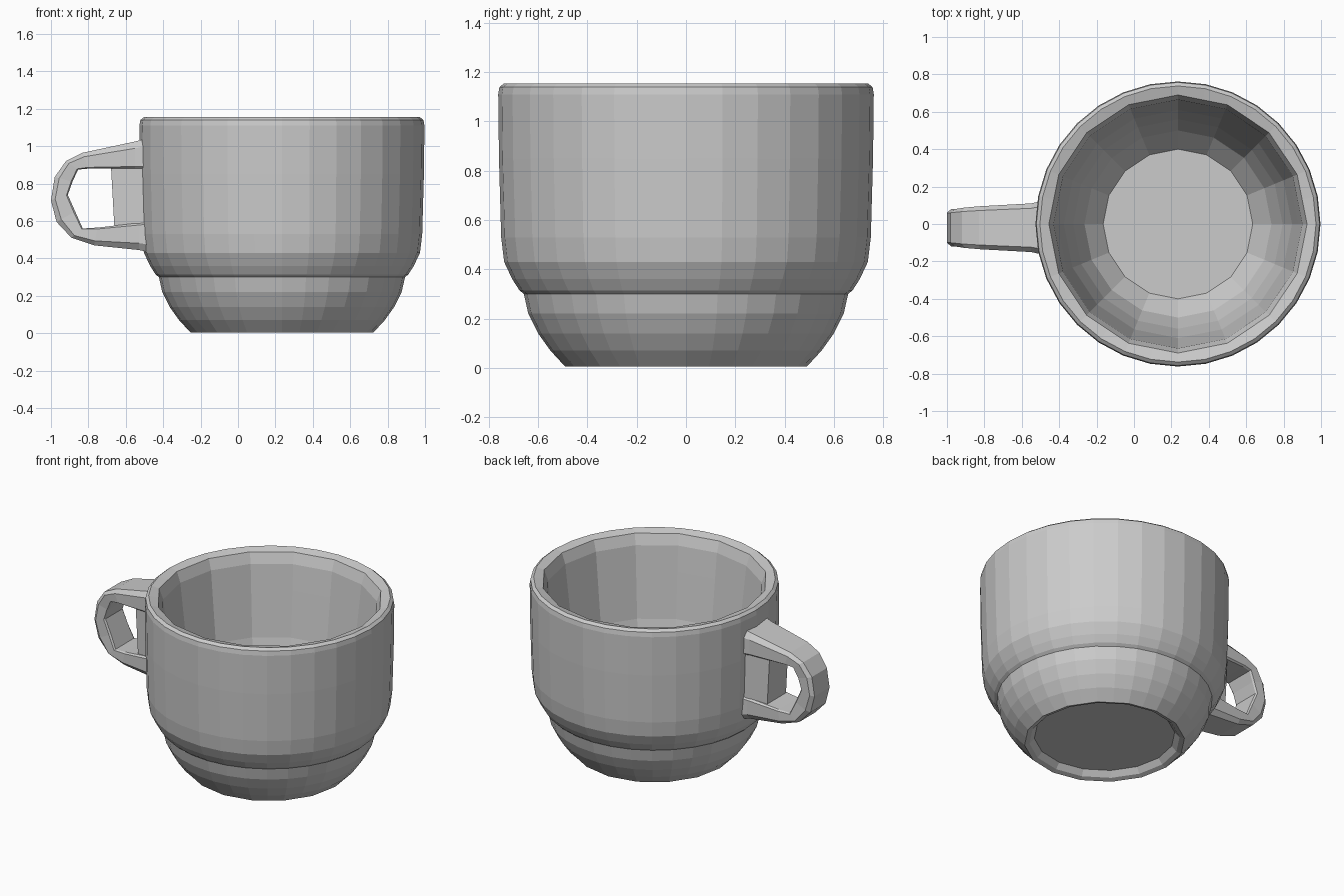
import bpy, bmesh
from math import pi, sin, cos
from mathutils import Vector

if "Cube" in bpy.data.objects:
    bpy.data.objects.remove(bpy.data.objects["Cube"])

CX = 0.235   # axis of the cup
SIDES = 32


def make_object(name, bm):
    bmesh.ops.recalc_face_normals(bm, faces=bm.faces)
    mesh = bpy.data.meshes.new(name)
    bm.to_mesh(mesh)
    bm.free()
    obj = bpy.data.objects.new(name, mesh)
    bpy.context.collection.objects.link(obj)
    return obj


def skin(bm, rings):
    """Join matching rings of points with quads and close both ends."""
    loops = [[bm.verts.new(p) for p in ring] for ring in rings]
    for a, b in zip(loops, loops[1:]):
        for i in range(len(a)):
            j = (i + 1) % len(a)
            bm.faces.new((a[i], a[j], b[j], b[i]))
    bm.faces.new(loops[0])
    bm.faces.new(loops[-1])


def ring(radius, z, coarse):
    """Circle of points; coarse rings put every other point on a 16-gon chord."""
    pts = []
    for i in range(SIDES):
        r = radius * cos(2 * pi / SIDES) if coarse and i % 2 else radius
        a = 2 * pi * i / SIDES
        pts.append((CX + r * cos(a), r * sin(a), z))
    return pts


# Cup: underside recess, bowl, ledge, wall, rim, then the faceted inside
profile = [
    (0.43, 0.05, True), (0.46, 0.015, True), (0.49, 0.005, True),
    (0.55, 0.07, False), (0.60, 0.14, False), (0.64, 0.22, False),
    (0.658, 0.30, False), (0.676, 0.315, False), (0.705, 0.36, False),
    (0.738, 0.43, False), (0.75, 0.53, False), (0.759, 0.85, False),
    (0.762, 1.11, False), (0.757, 1.14, False), (0.738, 1.155, False),
    (0.69, 1.14, True), (0.665, 1.07, True), (0.645, 0.90, True),
    (0.61, 0.60, True), (0.56, 0.40, True), (0.50, 0.25, True),
    (0.40, 0.13, True),
]
bm = bmesh.new()
skin(bm, [ring(*p) for p in profile])
make_object("cup_body", bm)

# Handle: (outer x, z), (inner x, z), half width
stations = [
    ((-0.46, 1.05), (-0.46, 0.88), 0.15),
    ((-0.55, 1.025), (-0.55, 0.88), 0.13),
    ((-0.83, 0.965), (-0.80, 0.88), 0.115),
    ((-0.92, 0.92), (-0.855, 0.875), 0.108),
    ((-0.98, 0.835), (-0.885, 0.81), 0.10),
    ((-1.0, 0.71), (-0.91, 0.74), 0.10),
    ((-0.97, 0.595), (-0.87, 0.65), 0.10),
    ((-0.89, 0.51), (-0.83, 0.56), 0.108),
    ((-0.77, 0.47), (-0.75, 0.565), 0.115),
    ((-0.53, 0.445), (-0.53, 0.59), 0.13),
    ((-0.46, 0.43), (-0.46, 0.60), 0.145),
]
# Chamfered rectangular section: (share of half width, outer-to-inner position)
section = [(-0.8, 0), (0.8, 0), (1, 0.25), (1, 0.92),
           (0.9, 1), (-0.9, 1), (-1, 0.92), (-1, 0.25)]
rings = []
for outer, inner, w in stations:
    rings.append([])
    for s, t in section:
        p = Vector(outer).lerp(Vector(inner), t)
        rings[-1].append((p.x, -0.02 + s * w, p.y))
bm = bmesh.new()
skin(bm, rings)
make_object("handle", bm)

# Web filling the gap between the handle arms next to the cup
bm = bmesh.new()
skin(bm, [[(x, -0.12, z), (x, 0.08, z), (-0.47, 0.11, z), (-0.47, -0.15, z)]
          for x, z in ((-0.66, 0.55), (-0.68, 0.91))])
make_object("handle_web", bm)
